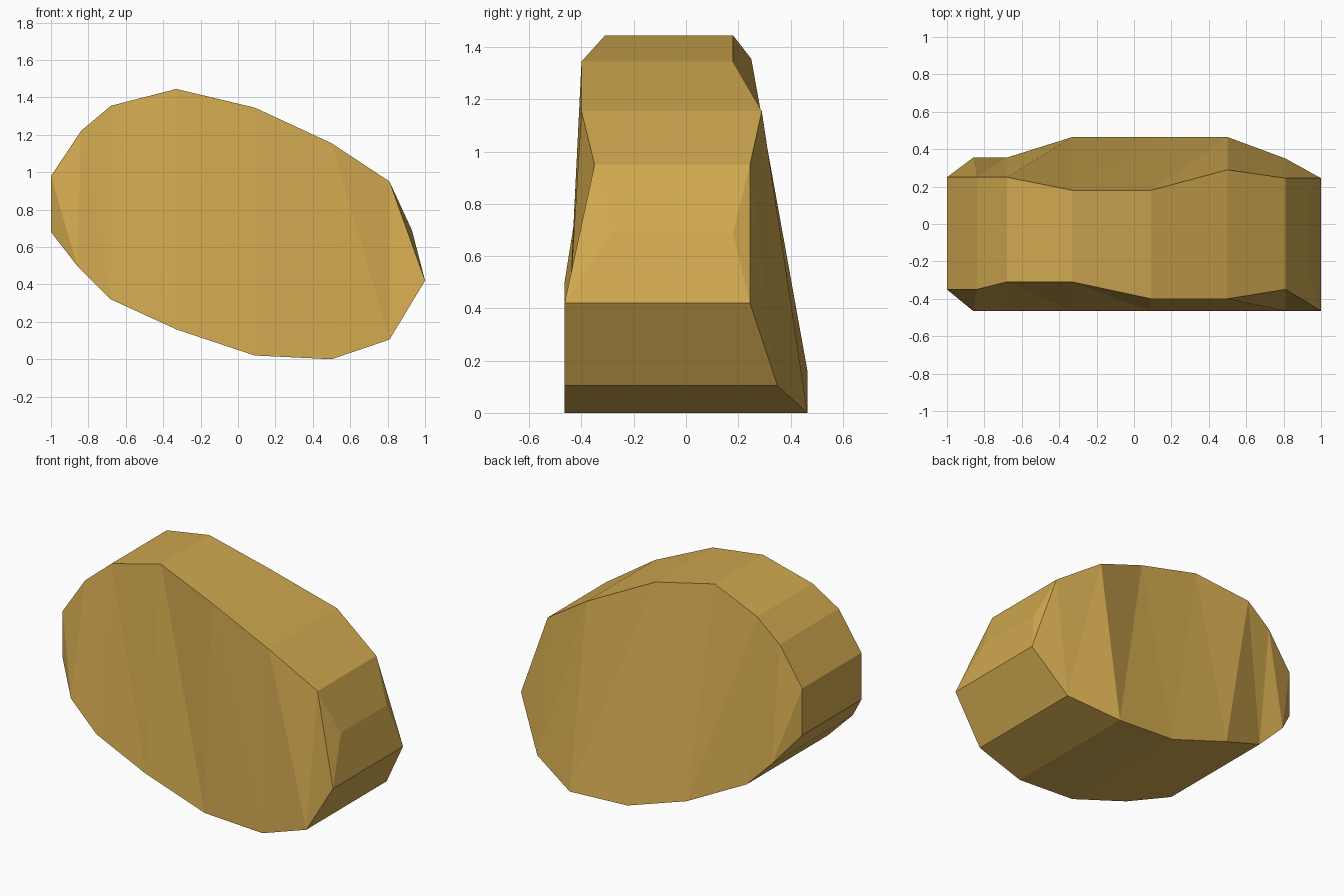
import bpy, bmesh

if "Cube" in bpy.data.objects:
    bpy.data.objects.remove(bpy.data.objects["Cube"])

# Outline stations: x, z, front y, back y (clockwise from the left tip)
RING = [
    (-1.00, 0.98, -0.35, 0.25), (-0.84, 1.22, -0.35, 0.25),
    (-0.68, 1.355, -0.31, 0.25), (-0.33, 1.445, -0.31, 0.18),
    (0.09, 1.345, -0.40, 0.18), (0.50, 1.155, -0.40, 0.29),
    (0.81, 0.95, -0.35, 0.245), (0.93, 0.69, -0.285, 0.18),
    (1.00, 0.42, -0.465, 0.245), (0.81, 0.105, -0.465, 0.35),
    (0.50, 0.00, -0.465, 0.465), (0.09, 0.02, -0.465, 0.465),
    (-0.33, 0.16, -0.465, 0.465), (-0.68, 0.32, -0.465, 0.355),
    (-0.86, 0.50, -0.465, 0.355), (-1.00, 0.68, -0.35, 0.25),
]
N = len(RING)

bm = bmesh.new()
front = [bm.verts.new((x, f, z)) for x, z, f, b in RING]
back = [bm.verts.new((x, b, z)) for x, z, f, b in RING]

# Rim running around the stone
for i in range(N):
    j = (i + 1) % N
    bm.faces.new((front[i], front[j], back[j], back[i]))

# Broad sides: upright strips joining the upper and lower outline
for side in (front, back):
    for i in range(6):
        a, b, c, d = side[i], side[i + 1], side[14 - i], side[15 - i]
        bm.faces.new((a, b, c))
        bm.faces.new((a, c, d))
    bm.faces.new((side[6], side[7], side[8]))
    bm.faces.new((side[6], side[8], side[9]))

bmesh.ops.recalc_face_normals(bm, faces=bm.faces)
mesh = bpy.data.meshes.new("stone")
bm.to_mesh(mesh)
bm.free()

# Single ochre colour
mat = bpy.data.materials.new("ochre")
mat.diffuse_color = (0.63, 0.39, 0.078, 1)
mat.use_nodes = True
mat.node_tree.nodes["Principled BSDF"].inputs["Base Color"].default_value = mat.diffuse_color
mesh.materials.append(mat)
bpy.context.collection.objects.link(bpy.data.objects.new("stone", mesh))
